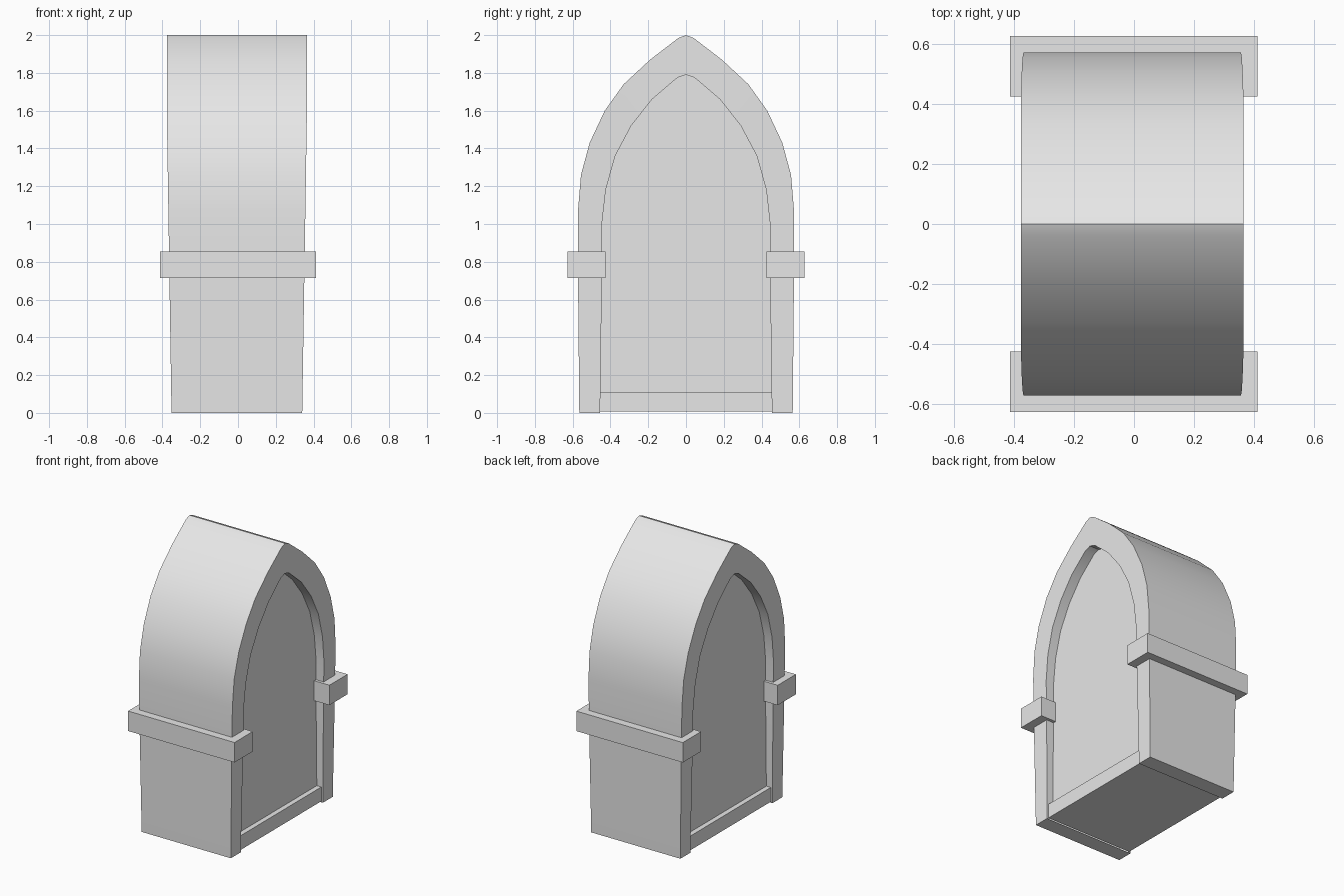
import bpy, bmesh, math

cube = bpy.data.objects.get("Cube")
if cube:
    bpy.data.objects.remove(cube, do_unlink=True)

stone = bpy.data.materials.new("pale_grey_stone")
stone.use_nodes = True
GREY = (0.8, 0.8, 0.8, 1)
stone.diffuse_color = GREY
stone.node_tree.nodes["Principled BSDF"].inputs["Base Color"].default_value = GREY

CENTRE_X = -0.006
PANEL_X = 0.30

# Half profiles of the pointed arch (y, z), from the foot to the apex
OUTER = [(.565, 0), (.572, .75), (.572, 1.07), (.556, 1.26), (.51, 1.43),
         (.43, 1.6), (.33, 1.74), (.19, 1.87), (.04, 1.985), (0, 2)]
INNER = [(.455, 0), (.445, .75), (.445, 1.0), (.425, 1.18), (.375, 1.36),
         (.29, 1.52), (.235, 1.59), (.18, 1.66), (.045, 1.775), (0, 1.79)]


def mirrored(half):
    return half + [(-y, z) for y, z in reversed(half[:-1])]


def half_width(z):
    """The block widens slightly from the foot up to the arch."""
    return 0.346 + 0.025 * min(z / 1.6, 1)


def finish(name, bm):
    bmesh.ops.recalc_face_normals(bm, faces=bm.faces)
    mesh = bpy.data.meshes.new(name)
    bm.to_mesh(mesh)
    bm.free()
    mesh.materials.append(stone)
    obj = bpy.data.objects.new(name, mesh)
    bpy.context.collection.objects.link(obj)
    return obj


def box(name, x0, x1, y0, y1, z0, z1):
    bm = bmesh.new()
    bmesh.ops.create_cube(bm, size=1)
    for v in bm.verts:
        v.co = ((x0 + x1) / 2 + v.co.x * (x1 - x0),
                (y0 + y1) / 2 + v.co.y * (y1 - y0),
                (z0 + z1) / 2 + v.co.z * (z1 - z0))
    return finish(name, bm)


# Arch block with a recessed panel at each end
bm = bmesh.new()


def end_loop(profile, side):
    return [bm.verts.new((CENTRE_X + side * half_width(z), y, z))
            for y, z in mirrored(profile)]


def panel_loop(side):
    return [bm.verts.new((CENTRE_X + side * PANEL_X, y, max(z, 0.02)))
            for y, z in mirrored(INNER)]


loops = [panel_loop(-1), end_loop(INNER, -1), end_loop(OUTER, -1),
         end_loop(OUTER, 1), end_loop(INNER, 1), panel_loop(1)]
for a, b in zip(loops, loops[1:]):
    for i in range(len(a) - 1):
        bm.faces.new((a[i], a[i + 1], b[i + 1], b[i]))
bm.faces.new(loops[0])
bm.faces.new(loops[-1])
# Undersides of the two legs
for i in (0, -1):
    bm.faces.new([loop[i] for loop in loops[1:5]])
arch = finish("arch_block", bm)
bpy.context.view_layer.objects.active = arch
arch.select_set(True)
bpy.ops.object.shade_smooth_by_angle(angle=math.radians(30))
arch.select_set(False)

# Sill running through the foot of the block
box("sill", CENTRE_X - 0.335, CENTRE_X + 0.335, -.455, .455, .008, .108)

# Moulding bands wrapped around the front and back sides
for name, y0, y1 in (("front_band", -.627, -.425), ("back_band", .425, .627)):
    box(name, -.414, .412, y0, y1, .715, .855)
